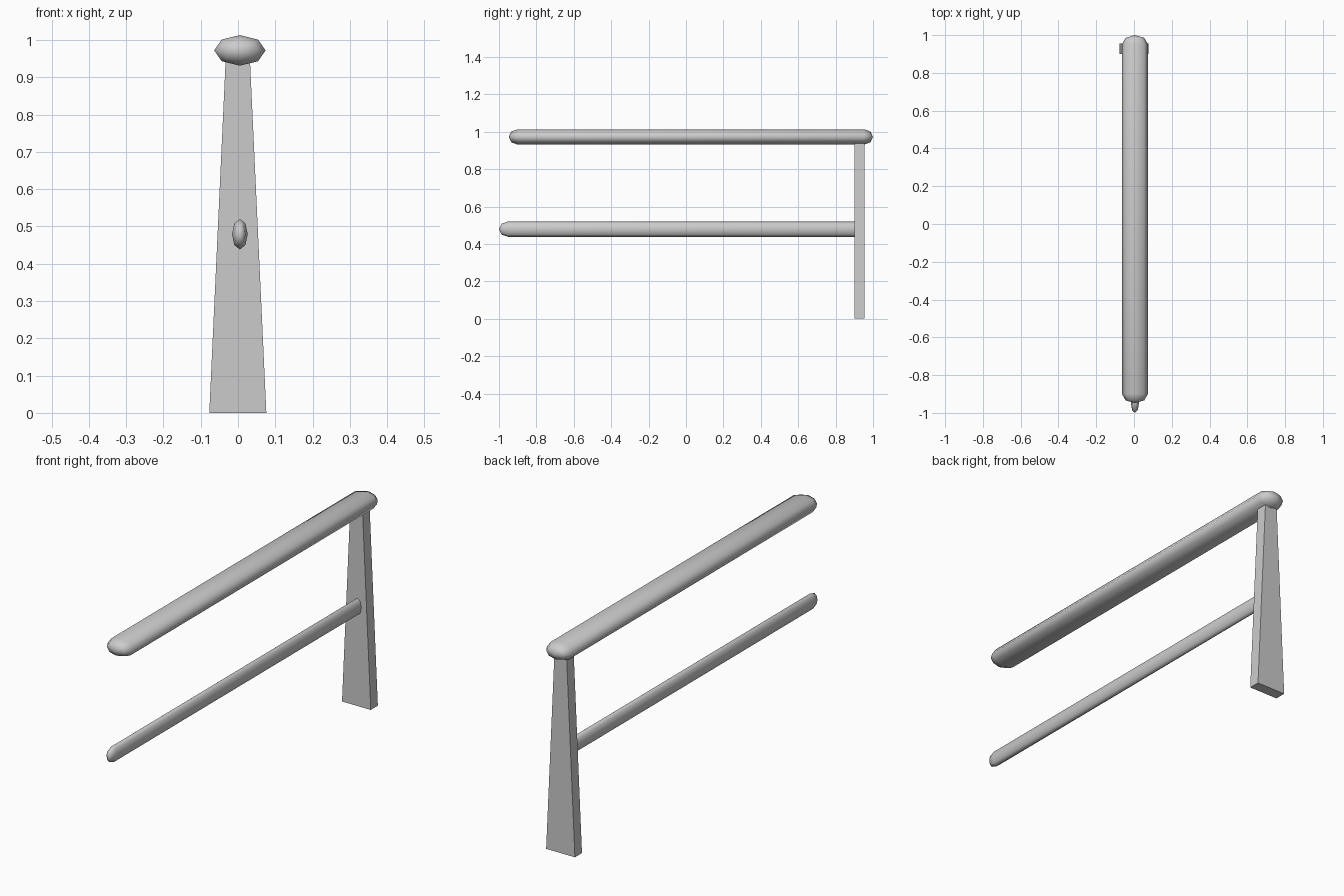
import bpy, bmesh, math

if "Cube" in bpy.data.objects:
    bpy.data.objects.remove(bpy.data.objects["Cube"])


def make_object(name, bm):
    bmesh.ops.recalc_face_normals(bm, faces=bm.faces)
    mesh = bpy.data.meshes.new(name)
    bm.to_mesh(mesh)
    bm.free()
    obj = bpy.data.objects.new(name, mesh)
    bpy.context.collection.objects.link(obj)
    return obj


def rail(name, x, z, half_width, half_height, y_front, y_back, cap=0.048):
    """Eight-sided oval bar along y with domed ends."""
    bm = bmesh.new()
    s = math.sqrt(0.5)
    stations = [(y_front + cap * (1 - s), s), (y_front + cap, 1),
                (y_back - cap, 1), (y_back - cap * (1 - s), s)]
    rings = []
    for y, scale in stations:
        rings.append([bm.verts.new((x + half_width * scale * math.cos(i * math.pi / 4), y,
                                    z + half_height * scale * math.sin(i * math.pi / 4)))
                      for i in range(8)])
    for a, b in zip(rings, rings[1:]):
        for i in range(8):
            j = (i + 1) % 8
            bm.faces.new((a[i], a[j], b[j], b[i]))
    # end domes close to a point
    for ring, y in ((rings[0], y_front), (rings[-1], y_back)):
        tip = bm.verts.new((x, y, z))
        for i in range(8):
            bm.faces.new((ring[i], ring[(i + 1) % 8], tip))
    for f in bm.faces:
        f.smooth = True
    return make_object(name, bm)


# Tapered post, its top buried in the handrail
bm = bmesh.new()
profile = [(-0.077, 0), (0.076, 0), (0.031, 0.97), (-0.032, 0.97)]
face = bm.faces.new([bm.verts.new((x, 0.901, z)) for x, z in profile])
ext = bmesh.ops.extrude_face_region(bm, geom=[face])
for v in ext["geom"]:
    if isinstance(v, bmesh.types.BMVert):
        v.co.y = 0.955
make_object("post", bm)

# Wide top handrail and narrow middle rail
rail("top_rail", 0.005, 0.972, 0.069, 0.041, -0.948, 1.0)
rail("middle_rail", 0.005, 0.479, 0.021, 0.041, -1.0, 0.948)
